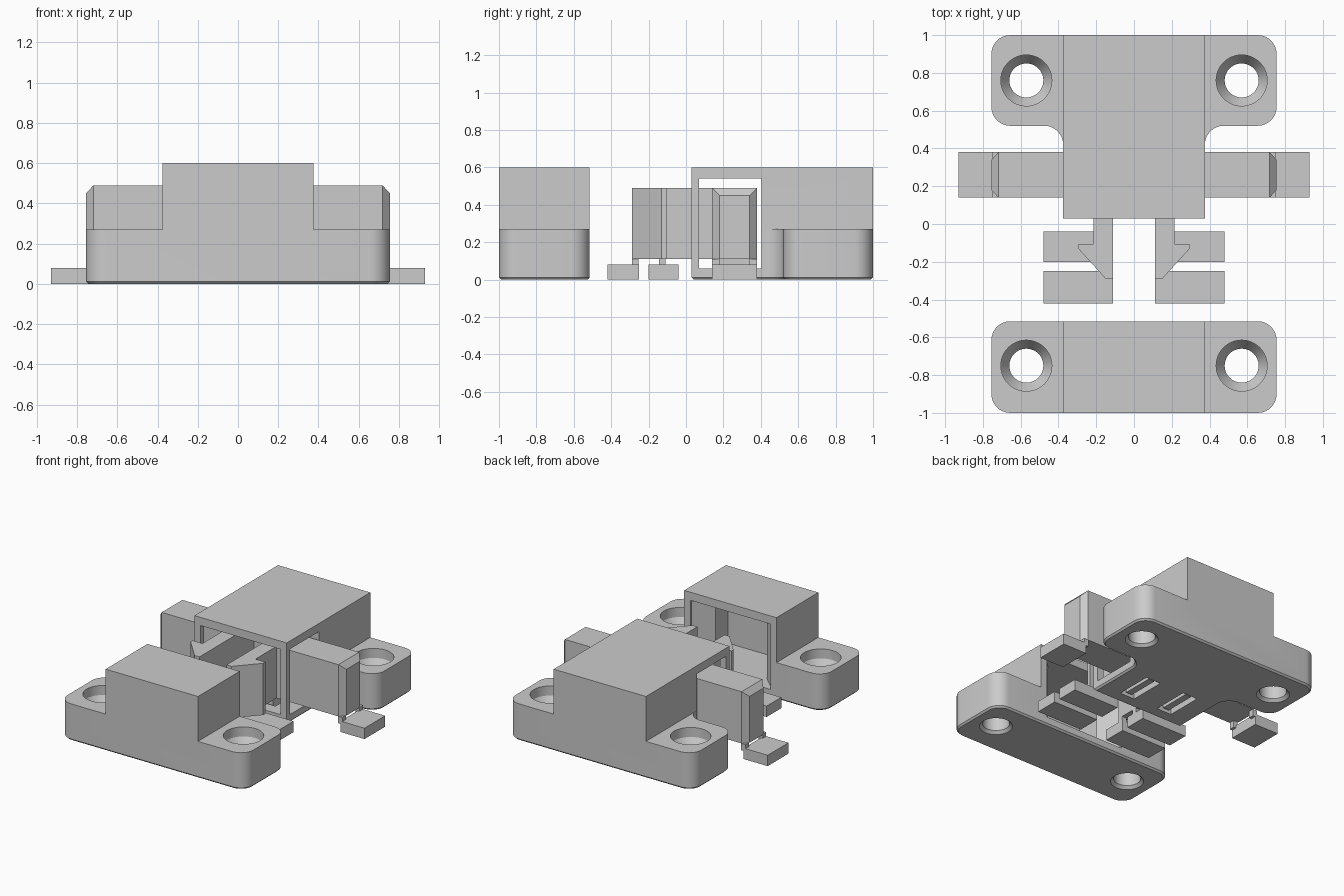
import bpy, bmesh
from math import sin, cos, pi, radians
from mathutils import Vector

cube = bpy.data.objects.get("Cube")
if cube:
    bpy.data.objects.remove(cube, do_unlink=True)

GREY = (0.6, 0.6, 0.6, 1)
mat = bpy.data.materials.new("plain grey")
mat.use_nodes = True
mat.diffuse_color = GREY
mat.node_tree.nodes["Principled BSDF"].inputs["Base Color"].default_value = GREY


def loft(name, rings, chamfer=0):
    """Closed solid through a stack of rings; optional chamfer on its lowest edges."""
    bm = bmesh.new()
    rows = [[bm.verts.new(p) for p in ring] for ring in rings]
    n = len(rows[0])
    for a, b in zip(rows, rows[1:]):
        for i in range(n):
            j = (i + 1) % n
            bm.faces.new((a[i], a[j], b[j], b[i]))
    bm.faces.new(rows[0][::-1])
    bm.faces.new(rows[-1])
    bmesh.ops.recalc_face_normals(bm, faces=bm.faces)
    if chamfer:
        low = [e for e in bm.edges if all(v in rows[0] for v in e.verts)]
        bmesh.ops.bevel(bm, geom=low, offset=chamfer, segments=1, affect='EDGES')
    mesh = bpy.data.meshes.new(name)
    bm.to_mesh(mesh)
    bm.free()
    mesh.materials.append(mat)
    ob = bpy.data.objects.new(name, mesh)
    bpy.context.collection.objects.link(ob)
    return ob


def prism(name, outline, z0, z1, chamfer=0):
    return loft(name, [[(x, y, z) for x, y in outline] for z in (z0, z1)], chamfer)


def box(name, x0, x1, y0, y1, z0, z1):
    return prism(name, [(x0, y0), (x1, y0), (x1, y1), (x0, y1)], z0, z1)


def mirrored(half):
    """Complete a right-hand half outline on the other side."""
    return half + [(-p[0],) + tuple(p[1:]) for p in reversed(half)]


def rounded(points, steps=8):
    """Round each (x, y, radius) corner of a right-angled outline."""
    out = []
    for i, (x, y, r) in enumerate(points):
        p = Vector((x, y))
        if not r:
            out.append((x, y))
            continue
        a = (Vector(points[i - 1][:2]) - p).normalized() * r
        b = (Vector(points[(i + 1) % len(points)][:2]) - p).normalized() * r
        for k in range(steps + 1):
            t = k / steps * pi / 2
            out.append(tuple(p + a * (1 - sin(t)) + b * (1 - cos(t))))
    return out


def boolean(ob, other, mode='DIFFERENCE'):
    other.hide_render = True
    mod = ob.modifiers.new("join", 'BOOLEAN')
    mod.operation, mod.solver, mod.object = mode, 'EXACT', other
    bpy.context.view_layer.objects.active = ob
    bpy.ops.object.modifier_apply(modifier=mod.name)
    bpy.data.objects.remove(other, do_unlink=True)


def drill(ob, y):
    """Countersunk screw holes on both sides."""
    profile = [(.11, -.02), (.11, 0), (.09, .02), (.09, .13), (.135, .2), (.135, .4)]
    for x in (-.57, .57):
        rings = [[(x + r * cos(k * pi / 24), y + r * sin(k * pi / 24), z)
                  for k in range(48)] for r, z in profile]
        boolean(ob, loft("hole_cutter", rings))


def finish(ob):
    bpy.ops.object.select_all(action='DESELECT')
    ob.select_set(True)
    bpy.context.view_layer.objects.active = ob
    bpy.ops.object.shade_smooth_by_angle(angle=radians(25))


# Rear housing: flanged base, raised tower, open bolt chamber
base = mirrored([(.375, .03, 0), (.375, .52, .1), (.755, .52, .1), (.755, 1, .1)])
housing = prism("rear_housing", rounded(base), 0, .27, .012)
boolean(housing, box("tower", -.375, .375, .03, 1, .2, .6), 'UNION')
boolean(housing, box("side_window_cutter", -.5, .5, .07, .405, .06, .54))
boolean(housing, box("front_window_cutter", -.325, .325, -.1, .2, .06, .54))
for s in (-1, 1):
    x0, x1 = sorted((s * .1, s * .22))
    boolean(housing, box("floor_slot_cutter", x0, x1, .12, .39, -.1, .1))
drill(housing, .76)
finish(housing)

# Front catch: flanged base, tower, cavity with tapered lead-in and locking lips
catch_base = mirrored([(.755, -1, .1), (.755, -.515, .1)])
catch = prism("front_catch", rounded(catch_base), 0, .27, .012)
boolean(catch, box("tower", -.375, .375, -1, -.515, .2, .6), 'UNION')
cavity = mirrored([(.325, -.95), (.325, -.64), (.21, -.64), (.325, -.53), (.325, -.4)])
boolean(catch, prism("cavity_cutter", cavity, .06, .54))
drill(catch, -.75)
finish(catch)

# Squeeze arms with hooked prongs, and the print supports beneath them
LOW, TOP = .11, .49
for s, side in ((1, "left"), (-1, "right")):
    def side_box(name, x0, x1, *rest):
        a, b = sorted((s * x0, s * x1))
        return box(side + "_" + name, a, b, *rest)

    # button arm, its outer end chamfered on front, back and top
    rings = [[(s * x, .14 + c, LOW), (s * x, .38 - c, LOW),
              (s * x, .38 - c, TOP - c), (s * x, .14 + c, TOP - c)]
             for x, c in ((.11, 0), (.718, 0), (.755, .04))]
    loft(side + "_button_arm", rings)

    # hooked prong
    hook = [(.11, .14), (.11, -.29), (.15, -.29), (.295, -.13),
            (.295, -.105), (.215, -.105), (.215, .14)]
    prism(side + "_hooked_prong", [(s * x, y) for x, y in hook], LOW, TOP)

    # support pads and thin break-away pillars
    side_box("button_support", .735, .93, .14, .38, 0, .08)
    for y in (.14, .34):
        side_box("button_pillar", .715, .75, y, y + .04, .06, LOW)
    for y0, y1, py in ((-.2, -.04, -.145), (-.42, -.25, -.29)):
        side_box("prong_support", .11, .48, y0, y1, 0, .08)
        side_box("prong_pillar", .11, .15, py, py + .035, .07, LOW)
    side_box("slot_support", .135, .185, .14, .37, .01, LOW)

# Thin spring strip joining the two arms
box("spring_strip", -.12, .12, .34, .38, LOW, TOP)
